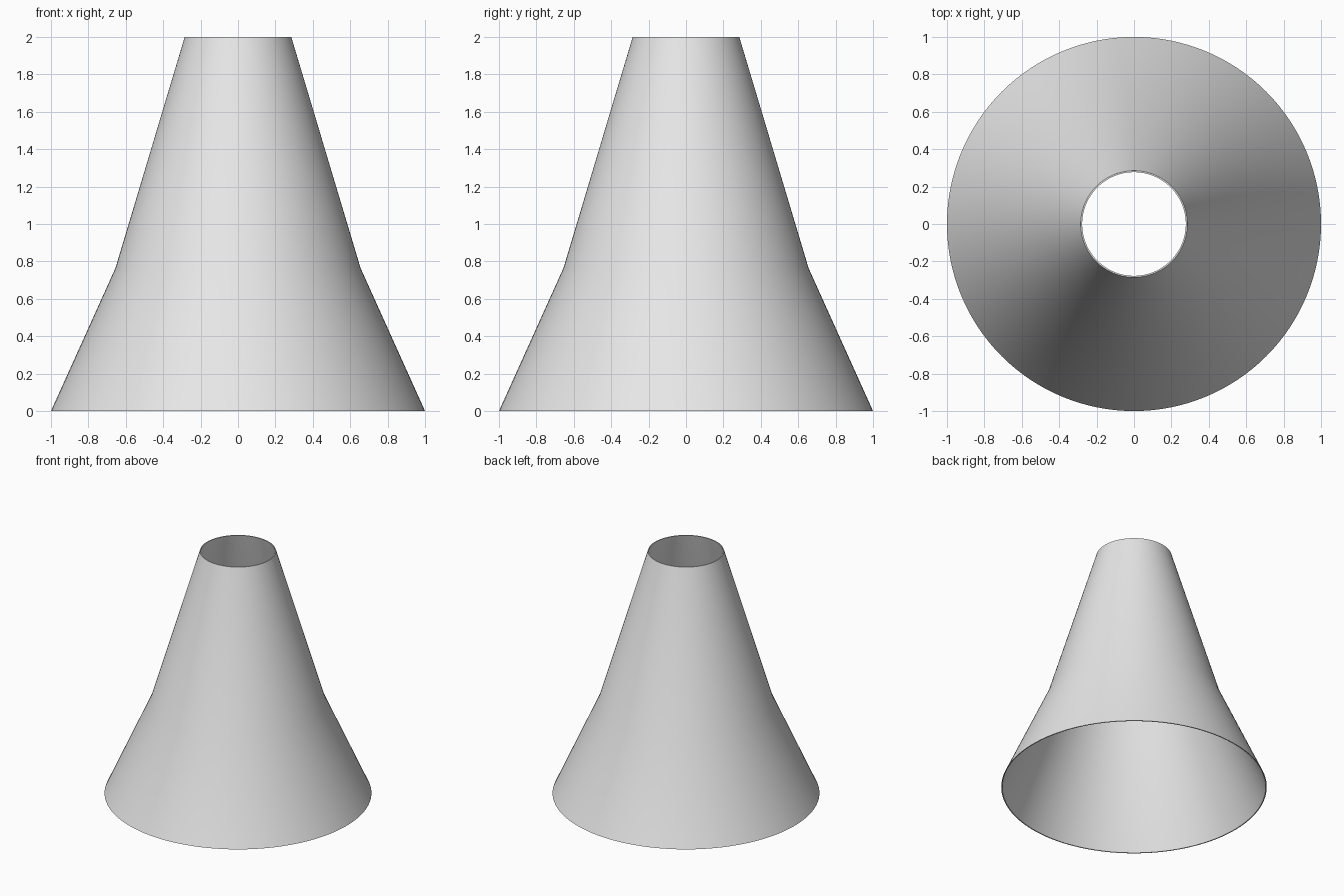
import bpy, bmesh, math

if "Cube" in bpy.data.objects:
    bpy.data.objects.remove(bpy.data.objects["Cube"])

SEGMENTS = 128
WALL = 0.008

# Closed wall section (radius, height): outer side up, inner side down
profile = [(1.0, 0.0), (0.655, 0.765), (0.285, 2.0),
           (0.285 - WALL, 2.0), (0.655 - WALL, 0.765), (1.0 - WALL, 0.0)]

# Flared hollow cone: one ring per profile point, bridged in a loop
bm = bmesh.new()
rings = []
for radius, height in profile:
    rings.append([bm.verts.new((radius * math.cos(a), radius * math.sin(a), height))
                  for a in (2 * math.pi * i / SEGMENTS for i in range(SEGMENTS))])
for k, low in enumerate(rings):
    high = rings[(k + 1) % len(rings)]
    for i in range(SEGMENTS):
        j = (i + 1) % SEGMENTS
        bm.faces.new((low[i], low[j], high[j], high[i]))
bmesh.ops.recalc_face_normals(bm, faces=bm.faces)

mesh = bpy.data.meshes.new("cone_shell")
bm.to_mesh(mesh)
bm.free()
shell = bpy.data.objects.new("cone_shell", mesh)
bpy.context.collection.objects.link(shell)

# Plain light grey
grey = bpy.data.materials.new("light_grey")
grey.diffuse_color = (0.8, 0.8, 0.8, 1.0)
grey.use_nodes = True
grey.node_tree.nodes["Principled BSDF"].inputs["Base Color"].default_value = grey.diffuse_color
mesh.materials.append(grey)

# Smooth walls with crisp rims
bpy.context.view_layer.objects.active = shell
shell.select_set(True)
bpy.ops.object.shade_smooth_by_angle(angle=math.radians(30))
